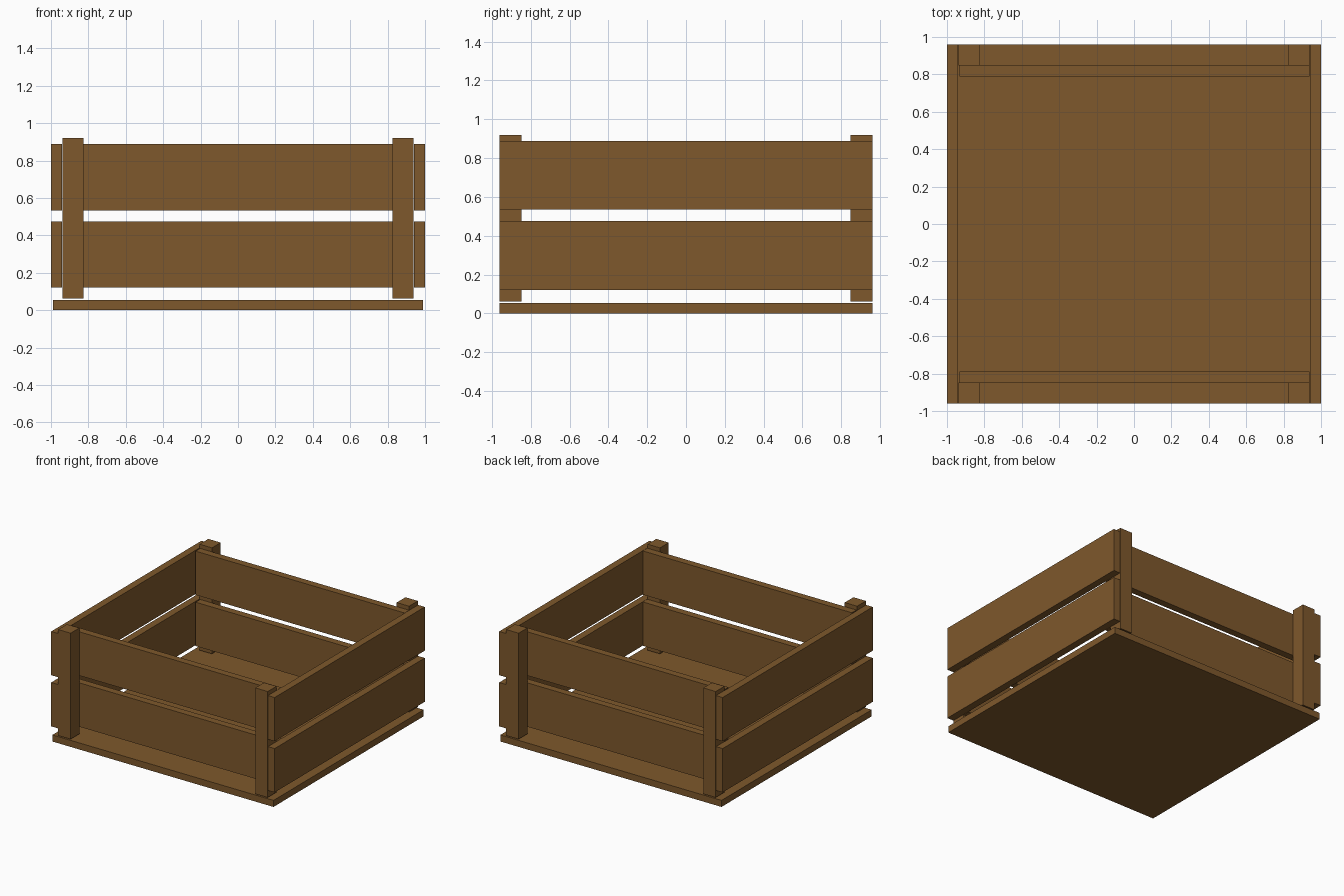
import bpy

if "Cube" in bpy.data.objects:
    bpy.data.objects.remove(bpy.data.objects["Cube"])

wood = bpy.data.materials.new("brown_wood")
wood.diffuse_color = (0.21, 0.098, 0.025, 1)
wood.use_nodes = True
wood.node_tree.nodes["Principled BSDF"].inputs["Base Color"].default_value = wood.diffuse_color


def box(name, x, y, z):
    """Axis-aligned board given its (min, max) range on each axis."""
    bpy.ops.mesh.primitive_cube_add(size=1)
    ob = bpy.context.object
    ob.name = name
    for v in ob.data.vertices:
        v.co = [r[0] if c < 0 else r[1] for c, r in zip(v.co, (x, y, z))]
    ob.data.materials.append(wood)
    return ob


def side(sign, a, b):
    """Range a..b placed on the positive or negative side."""
    return (a, b) if sign > 0 else (-b, -a)


# Bottom board
box("bottom_board", (-0.99, 0.99), (-0.96, 0.96), (0, 0.053))

# Corner posts
for sx, xn in ((-1, "left"), (1, "right")):
    for sy, yn in ((-1, "front"), (1, "back")):
        box(f"{yn}_{xn}_post", side(sx, 0.827, 0.938),
            side(sy, 0.848, 0.96), (0.062, 0.92))

# Two rows of wall slats
for row, z in (("lower", (0.12, 0.475)), ("upper", (0.534, 0.888))):
    for s, xn, yn in ((-1, "left", "front"), (1, "right", "back")):
        box(f"{row}_{xn}_slat", side(s, 0.941, 1.0), (-0.96, 0.96), z)
        box(f"{row}_{yn}_slat", (-0.932, 0.939), side(s, 0.789, 0.847), z)
